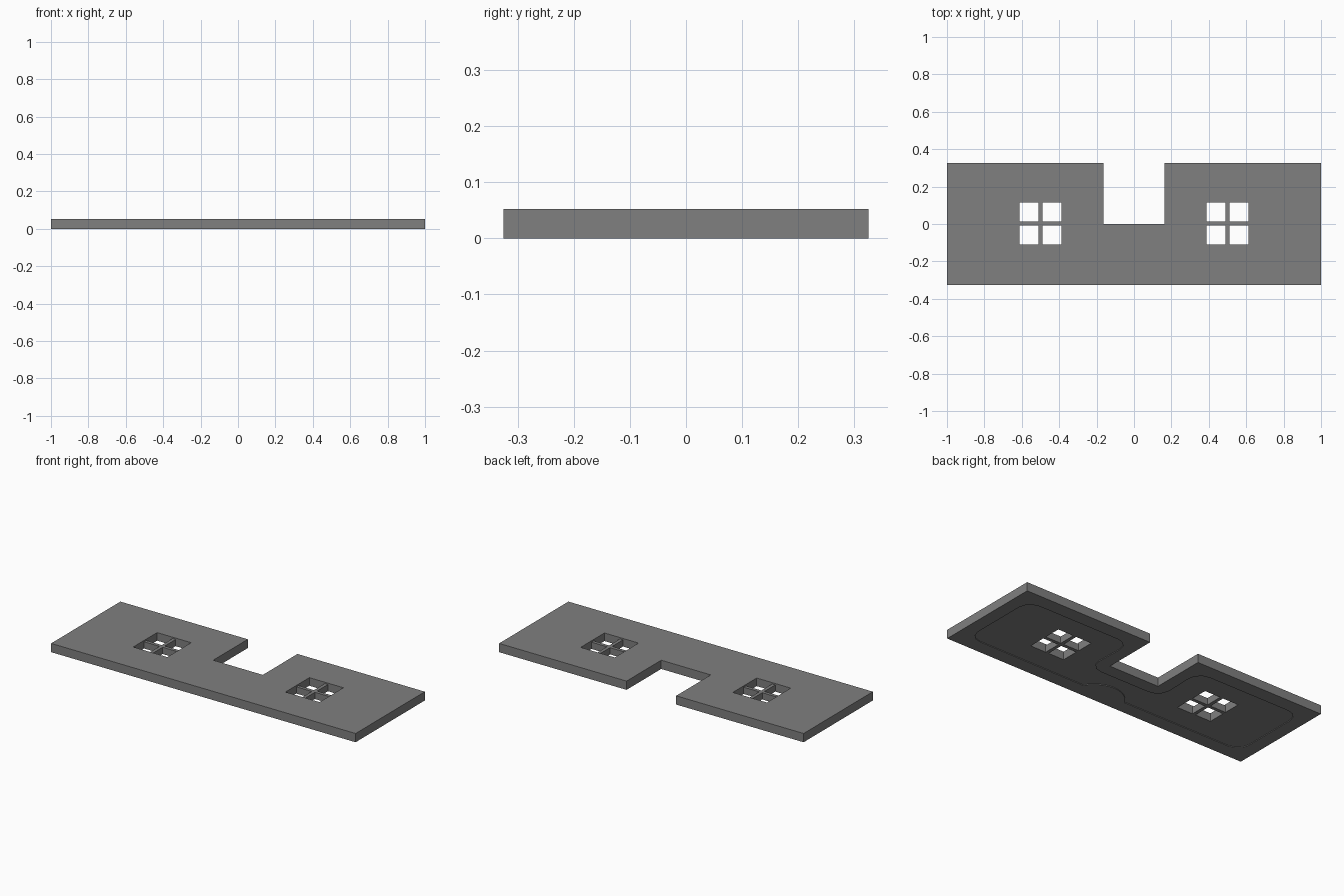
import bpy, bmesh, math

if "Cube" in bpy.data.objects:
    bpy.data.objects.remove(bpy.data.objects["Cube"])

T = 0.052        # plate thickness
D = 0.004        # depth of underside recess
BAR_TOP = 0.044  # window bars sit slightly below the top face


def prism(name, pts, z0, z1):
    """Extrude a flat outline from z0 to z1."""
    bm = bmesh.new()
    face = bm.faces.new([bm.verts.new((x, y, z0)) for x, y in pts])
    ext = bmesh.ops.extrude_face_region(bm, geom=[face])
    for v in ext["geom"]:
        if isinstance(v, bmesh.types.BMVert):
            v.co.z = z1
    bmesh.ops.recalc_face_normals(bm, faces=bm.faces)
    me = bpy.data.meshes.new(name)
    bm.to_mesh(me)
    bm.free()
    ob = bpy.data.objects.new(name, me)
    bpy.context.collection.objects.link(ob)
    return ob


def rect(cx, cy, h):
    return [(cx - h, cy - h), (cx + h, cy - h), (cx + h, cy + h), (cx - h, cy + h)]


def mirrored(half):
    """Complete a right-hand outline (bottom to top) with its left twin."""
    return half + [(-x, y) for x, y in reversed(half)]


def corner(cx, cy, r, a0, a1, n=3):
    return [(cx + r * math.cos(math.radians(a0 + (a1 - a0) * i / n)),
             cy + r * math.sin(math.radians(a0 + (a1 - a0) * i / n)))
            for i in range(n + 1)]


# wall plate with the doorway notch
wall = prism("wall_panel", mirrored([(1, -.325), (1, .325), (.163, .325), (.163, 0)]), 0, T)
grey = bpy.data.materials.new("dark_grey")
grey.diffuse_color = (.215, .215, .215, 1)
grey.use_nodes = True
grey.node_tree.nodes["Principled BSDF"].inputs["Base Color"].default_value = grey.diffuse_color

cutters = []
# four panes through the plate for each window, leaving crossed bars
for side in (-1, 1):
    cutters.append(prism("window_pocket_cutter", rect(side * .5, .003, .112), BAR_TOP, T + .05))
    for sx in (-1, 1):
        for sy in (-1, 1):
            cutters.append(prism("pane_cutter",
                                 rect(side * .5 + sx * .061, .003 + sy * .061, .051), -.1, T + .1))

# shallow rounded recess on the underside, skirting the notch and a round bump
half = (corner(0, -.325, .163, 84, 30, 6)
        + corner(.845, -.165, .077, -90, 0)
        + corner(.845, .165, .077, 0, 90)
        + corner(.312, .165, .077, 90, 180)
        + corner(.163, 0, .077, 0, -90))
cutters.append(prism("underside_recess_cutter", mirrored(half), -.1, D))

for c in cutters:
    m = wall.modifiers.new(c.name, 'BOOLEAN')
    m.operation = 'DIFFERENCE'
    m.solver = 'EXACT'
    m.object = c
    c.hide_render = True

# bake the cuts and drop the cutters
bpy.context.view_layer.update()
dg = bpy.context.evaluated_depsgraph_get()
baked = bpy.data.meshes.new_from_object(wall.evaluated_get(dg))
wall.modifiers.clear()
wall.data = baked
baked.materials.clear()
baked.materials.append(grey)
for p in baked.polygons:
    p.material_index = 0
for c in cutters:
    bpy.data.objects.remove(c)
